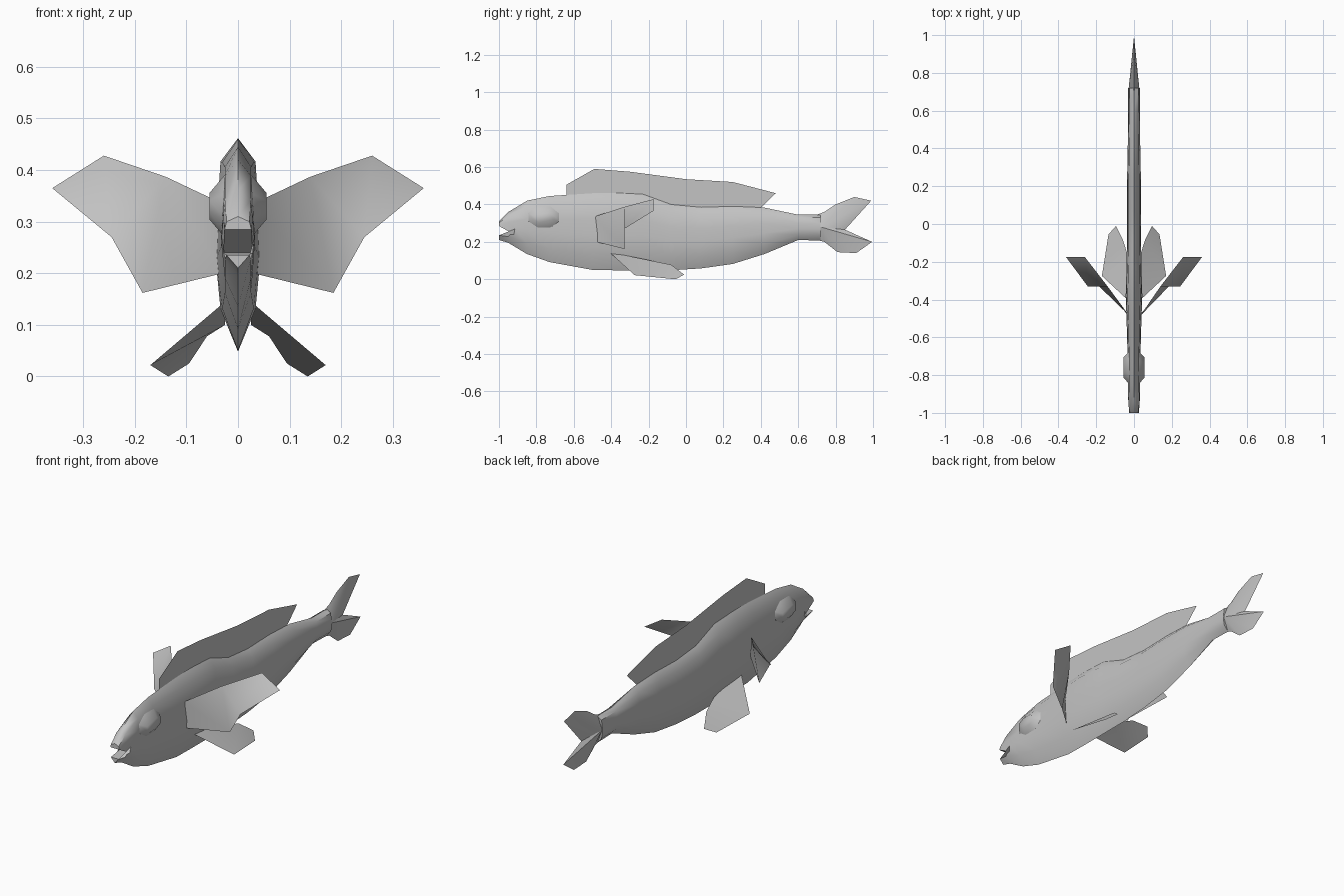
import bpy, bmesh, math

if "Cube" in bpy.data.objects:
    bpy.data.objects.remove(bpy.data.objects["Cube"])

grey = bpy.data.materials.new("fish_grey")
grey.diffuse_color = (0.55, 0.55, 0.55, 1)
grey.use_nodes = True
grey.node_tree.nodes["Principled BSDF"].inputs["Base Color"].default_value = grey.diffuse_color


def make(name, verts, faces, angle=60, closed=False):
    me = bpy.data.meshes.new(name)
    me.from_pydata(verts, [], faces)
    ob = bpy.data.objects.new(name, me)
    bpy.context.collection.objects.link(ob)
    me.materials.append(grey)
    if closed:
        bm = bmesh.new()
        bm.from_mesh(me)
        bmesh.ops.recalc_face_normals(bm, faces=bm.faces)
        bm.to_mesh(me)
        bm.free()
    bpy.ops.object.select_all(action='DESELECT')
    ob.select_set(True)
    bpy.context.view_layer.objects.active = ob
    bpy.ops.object.shade_smooth_by_angle(angle=math.radians(angle))
    return ob


def pair(name, verts, faces, angle=60, closed=False):
    for side, s in (("right", 1), ("left", -1)):
        make(f"{side}_{name}", [(s * x, y, z) for x, y, z in verts],
             [f if s > 0 else f[::-1] for f in faces], angle, closed)


# Body: lofted ridge-backed sections (y, top, bottom, half width)
stations = [(-1.0, .31, .21, .026), (-.95, .36, .195, .029), (-.85, .42, .135, .03),
            (-.73, .445, .092, .03), (-.5, .46, .05, .036), (-.38, .462, .048, .04),
            (-.23, .455, .048, .036), (-.08, .40, .048, .034), (.08, .385, .058, .034),
            (.25, .39, .082, .033), (.42, .383, .135, .03), (.6, .345, .21, .028),
            (.72, .345, .207, .028)]
fracs = [1, .89, .66, .45, .2, 0]
wide = [0, .85, 1, 1.1, .85, 0]
verts, faces = [], []
for i, (y, top, bot, w) in enumerate(stations):
    zs = [bot + f * (top - bot) for f in fracs]
    if i == 0:
        zs = [.31, .30, .285, .24, .235, .21]
    # the mouth corner is set back between the lips
    ring = [(w * k, max(y, -.92 + .005 * i) if j == 3 else y, z)
            for j, (k, z) in enumerate(zip(wide, zs))]
    verts += ring + [(-x, yy, z) for x, yy, z in ring[4:0:-1]]
N = 10
for i in range(len(stations) - 1):
    for j in range(N):
        a, b = i * N + j, i * N + (j + 1) % N
        faces.append((a, b, b + N, a + N))
for base in (0, (len(stations) - 1) * N):
    for j in range(5):
        q = [base + k for k in (j, j + 1, (N - j - 1) % N, (N - j) % N)]
        faces.append(tuple(dict.fromkeys(q)))
make("body", verts, faces, 50, True)

# Forked tail: knife-edged outline fanned from a thick hub on each side
outline = [(.70, .345), (.74, .36), (.80, .40), (.90, .44), (.99, .42), (.85, .265),
           (.995, .20), (.91, .14), (.81, .145), (.74, .20), (.70, .21)]
verts = [(0, y, z) for y, z in outline]
n = len(verts)
verts += [(.028, .72, .28), (-.028, .72, .28)]
faces = []
for j in range(n):
    k = (j + 1) % n
    faces += [(j, k, n), (k, j, n + 1)]
make("tail_fin", verts, faces, 35, True)

# Dorsal fin: thin upright sheet along the back
top = [(-.64, .505), (-.49, .59), (-.3, .575), (0, .535), (.25, .52), (.48, .46)]
low = [(-.64, .44), (-.49, .44), (-.3, .44), (0, .37), (.25, .37), (.40, .383)]
m = len(top)
make("dorsal_fin", [(0, y, z) for y, z in top + low],
     [(j, j + 1, m + j + 1, m + j) for j in range(m - 1)])

# Pectoral fins: swept up and back
pair("pectoral_fin",
     [(.03, -.49, .335), (.14, -.33, .387), (.26, -.175, .428), (.36, -.175, .365),
      (.245, -.33, .27), (.185, -.33, .162), (.03, -.48, .20)],
     [(0, 6, 5, 1), (1, 5, 4), (1, 4, 2), (2, 4, 3)])

# Pelvic fins: splayed down and back
pair("pelvic_fin",
     [(.025, -.41, .145), (.17, -.275, .022), (.135, -.055, 0), (.095, -.01, .025),
      (.06, -.08, .078), (.025, -.19, .10)],
     [(0, 5, 4, 1), (1, 4, 3, 2)])

# Eye bulges: low eight-sided domes on the head
verts = []
for x, ry, rz in ((.022, .09, .065), (.055, .055, .026)):
    for k in range(8):
        t = math.pi * (2 * k + 1) / 8
        verts.append((x, -.76 + ry * math.cos(t) / .924, .33 + rz * math.sin(t) / .924))
faces = [(k, (k + 1) % 8, 8 + (k + 1) % 8, 8 + k) for k in range(8)]
faces += [tuple(range(8, 16)), tuple(range(7, -1, -1))]
pair("eye_bulge", verts, faces, 60, True)
